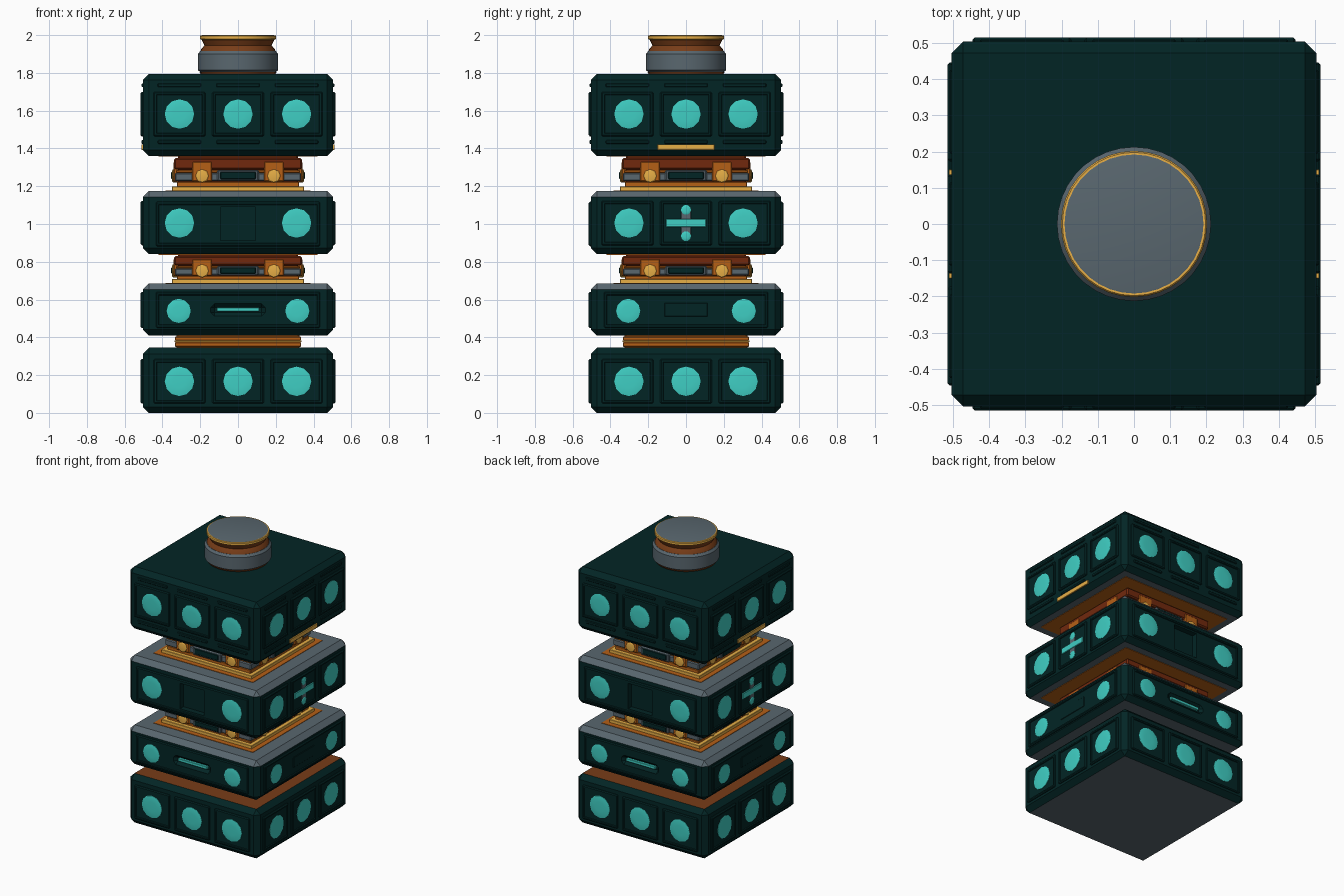
import bpy, bmesh, math
from mathutils import Matrix, Vector

if "Cube" in bpy.data.objects:
    bpy.data.objects.remove(bpy.data.objects["Cube"])


def material(name, rgb):
    m = bpy.data.materials.new(name)
    m.diffuse_color = (*rgb, 1)
    m.use_nodes = True
    m.node_tree.nodes["Principled BSDF"].inputs["Base Color"].default_value = m.diffuse_color
    return m


GREEN = material("dark green", (0.0008, 0.0185, 0.0185))
CYAN = material("cyan", (0.050, 0.62, 0.55))
GREY = material("grey", (0.100, 0.135, 0.158))
BROWN = material("brown", (0.185, 0.046, 0.009))
ORANGE = material("orange", (0.46, 0.115, 0.008))
GOLD = material("gold", (0.90, 0.48, 0.07))
RUST = material("rust", (0.165, 0.022, 0.004))


def finish(name, bm, mats, side=0):
    """Turn a bmesh into an object, rotated to one of the four sides."""
    bmesh.ops.recalc_face_normals(bm, faces=bm.faces)
    bm.transform(Matrix.Rotation(side * math.pi / 2, 4, 'Z'))
    mesh = bpy.data.meshes.new(name)
    bm.to_mesh(mesh)
    bm.free()
    for m in mats:
        mesh.materials.append(m)
    ob = bpy.data.objects.new(name, mesh)
    bpy.context.collection.objects.link(ob)
    return ob


def box_mesh(lo, hi, bevel=0.0):
    bm = bmesh.new()
    bmesh.ops.create_cube(bm, size=1)
    lo, hi = Vector(lo), Vector(hi)
    for v in bm.verts:
        v.co = [(lo[i] + hi[i]) / 2 + v.co[i] * (hi[i] - lo[i]) for i in range(3)]
    if bevel:
        bmesh.ops.bevel(bm, geom=bm.edges[:], offset=bevel, segments=1,
                        profile=0.5, affect='EDGES')
    return bm


def plate(name, mat, side, u, z, hu, hz, out, back=0.48, bevel=0.006, inset=0):
    """Box on one side: centre u, z, half sizes hu, hz, from depth back to out."""
    bm = box_mesh((u - hu, -out, z - hz), (u + hu, -back, z + hz), bevel)
    if inset:
        bm.normal_update()
        face = min(bm.faces, key=lambda f: f.calc_center_median().y)
        bmesh.ops.inset_region(bm, faces=[face], thickness=inset)
        bmesh.ops.inset_region(bm, faces=[face], thickness=0.004, depth=-0.006)
    return finish(name, bm, [mat], side)


def slab(name, mat, half, z0, z1, bevel=0.008):
    return finish(name, box_mesh((-half, -half, z0), (half, half, z1), bevel), [mat])


def lathe_mesh(profile, n):
    """Revolve (radius, height) points around z, closed with flat ends."""
    bm = bmesh.new()
    rings = [[bm.verts.new((r * math.cos(2 * math.pi * i / n),
                            r * math.sin(2 * math.pi * i / n), h))
              for i in range(n)] for r, h in profile]
    for a, b in zip(rings, rings[1:]):
        for i in range(n):
            j = (i + 1) % n
            bm.faces.new((a[i], a[j], b[j], b[i]))
    bm.faces.new(rings[0])
    bm.faces.new(rings[-1])
    return bm


def stud(name, mat, side, u, z, r, base, out, n=10):
    """Low dome facing outward from a side."""
    d = out - base
    bm = lathe_mesh([(r, -0.02), (r, d * 0.4), (r * 0.85, d * 0.8), (r * 0.45, d)], n)
    bm.transform(Matrix.Translation((u, -base, z)) @ Matrix.Rotation(math.pi / 2, 4, 'X'))
    return finish(name, bm, [mat], side)


def gem(side, u, z, r):
    stud("gem_bezel", GREEN, side, u, z, r + 0.010, 0.506, 0.511, 12)
    stud("gem", CYAN, side, u, z, r, 0.5095, 0.515, 12)


def cut(ob, cutter):
    mod = ob.modifiers.new("recess", 'BOOLEAN')
    mod.object = cutter
    mod.operation = 'DIFFERENCE'
    mod.solver = 'EXACT'


def block(name, z0, z1, top):
    """Chamfered green block with its own top colour and a grey underside."""
    bm = box_mesh((-0.504, -0.504, z0), (0.504, 0.504, z1), 0.032)
    bm.normal_update()
    for f in bm.faces:
        if f.normal.z > (0.5 if top == GREY else 0.9):
            f.material_index = 1
        elif f.normal.z < -0.9:
            f.material_index = 2
    return finish(name, bm, [GREEN, top, GREY])


base = block("base_block", 0.0, 0.345, BROWN)
lower = block("lower_block", 0.41, 0.685, GREY)
middle = block("middle_block", 0.84, 1.175, GREY)
head = block("top_block", 1.36, 1.795, GREEN)
NECKS = ((0.685, 0.84), (1.175, 1.36))

for side in range(4):
    front = side % 2 == 0
    w = 0.31 if front else 0.302

    # three-gem panels on the base and top blocks
    for u in (-0.31, 0, 0.31):
        for z in (0.167, 1.582):
            plate("gem_panel", GREEN, side, u, z, 0.137, 0.118, 0.515, inset=0.012)
            gem(side, u / 0.31 * w, z, 0.078)
        for z in (1.735, 1.434):
            plate("trim_bar", GREEN, side, u, z, 0.115, 0.010, 0.511, bevel=0.004)

    # lower block: one wide panel, slotted front and back
    wide = plate("wide_panel", GREEN, side, 0, 0.545, 0.435, 0.095, 0.515, inset=0.012)
    for u in (-w - 0.004, w + 0.004):
        gem(side, u, 0.54, 0.064)
    if front:
        bm = box_mesh((-0.145, -0.6, 0.512), (0.145, -0.488, 0.578), 0.02)
        slot = finish("slot_cutter", bm, [GREEN], side)
        slot.hide_render = True
        cut(wide, slot)
        cut(lower, slot)
        plate("slot_light", CYAN, side, 0, 0.548, 0.112, 0.010, 0.505, bevel=0.002)
    else:
        plate("slot_cover", GREEN, side, 0, 0.545, 0.115, 0.036, 0.512, bevel=0.003)

    # middle block: square recess front and back, cross emblem on the sides
    if front:
        mid = plate("wide_panel", GREEN, side, 0, 1.0, 0.435, 0.118, 0.515, inset=0.012)
        hole = finish("recess_cutter", box_mesh((-0.092, -0.6, 0.912),
                      (0.092, -0.47, 1.09)), [GREEN], side)
        hole.hide_render = True
        cut(mid, hole)
        cut(middle, hole)
    else:
        for u in (-0.31, 0, 0.31):
            plate("gem_panel", GREEN, side, u, 1.005, 0.137, 0.118, 0.515, inset=0.012)
        plate("cross_bar", CYAN, side, 0, 1.005, 0.105, 0.021, 0.516, bevel=0.002)
        plate("cross_stem", GREY, side, 0, 1.005, 0.026, 0.070, 0.513, bevel=0.003)
        for z in (0.936, 1.074):
            stud("cross_tip", CYAN, side, 0, z, 0.027, 0.510, 0.516)
        # gold bar low on the top block
        plate("gold_bar", GOLD, side, 0, 1.407, 0.15, 0.014, 0.512, bevel=0.001)
    for u in (-w, w):
        gem(side, u, 1.005, 0.078)

    # brackets, bolts and centre plates on the two tall necks
    for b, t in NECKS:
        h = t - b
        plate("neck_plate", GREY, side, 0, b + h * 0.44, 0.110, h * 0.16, 0.350, 0.3)
        plate("neck_plate_face", GREEN, side, 0, b + h * 0.44, 0.096, h * 0.12, 0.354, 0.3)
        for u in (-0.19, 0.19):
            plate("bracket", ORANGE, side, u, b + h * 0.55, 0.053, h * 0.29, 0.342, 0.3)
            stud("bolt", GOLD, side, u, b + h * 0.43, 0.035, 0.340, 0.350, 8)

# short neck between the base and lower blocks
slab("short_neck", ORANGE, 0.325, 0.33, 0.42)
slab("short_neck_ring", ORANGE, 0.334, 0.350, 0.374, 0.004)
slab("short_neck_trim", GOLD, 0.336, 0.374, 0.383, 0.002)
slab("short_neck_ring", ORANGE, 0.334, 0.383, 0.404, 0.004)

# tall necks, stacked from square rings
for b, t in NECKS:
    h = t - b
    slab("neck_core", RUST, 0.318, b - 0.01, t + 0.01)
    slab("neck_foot", GOLD, 0.350, b - 0.01, b + 0.024, 0.002)
    slab("neck_step", ORANGE, 0.324, b + 0.015, b + h * 0.26, 0.004)
    slab("neck_band", GREY, 0.334, b + h * 0.28, b + h * 0.52, 0.006)
    slab("neck_ring", ORANGE, 0.328, b + h * 0.52, b + h * 0.60, 0.003)
    slab("neck_collar", RUST, 0.338, b + h * 0.62, t - 0.010)
    slab("floor_plate", ORANGE, 0.385, b - 0.01, b + 0.003, 0)
    slab("ceiling_plate", ORANGE, 0.42, t - 0.003, t + 0.01, 0)

# round cap on top
for name, mat, profile in (
        ("cap_foot", BROWN, [(0.19, 1.78), (0.205, 1.806)]),
        ("cap_ring", GREY, [(0.195, 1.802), (0.213, 1.814), (0.213, 1.900), (0.20, 1.915)]),
        ("cap_neck", BROWN, [(0.20, 1.91), (0.195, 1.925), (0.178, 1.945), (0.195, 1.98)]),
        ("cap_rim", GOLD, [(0.19, 1.974), (0.202, 1.980), (0.202, 1.994), (0.198, 1.999)]),
        ("cap_top", GREY, [(0.192, 1.98), (0.192, 1.999), (0.188, 2.0)])):
    finish(name, lathe_mesh(profile, 36), [mat])

# smooth shading with sharp edges kept; cut parts stay flat
for ob in bpy.context.scene.objects:
    ob.select_set(not ob.modifiers)
bpy.context.view_layer.objects.active = head
bpy.ops.object.shade_smooth_by_angle(angle=math.radians(30))
